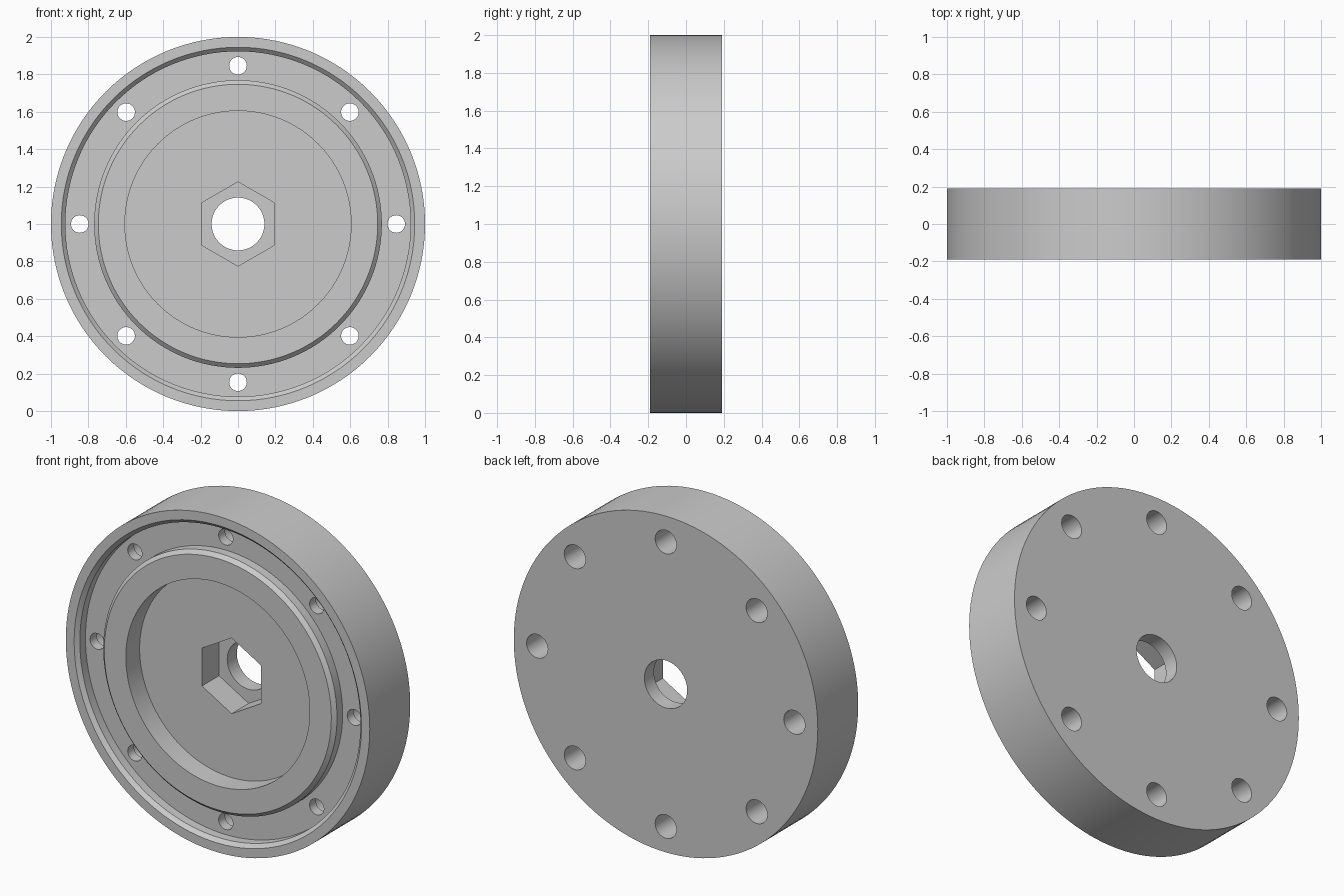
import bpy, bmesh, math
from mathutils import Matrix, Vector

if "Cube" in bpy.data.objects:
    bpy.data.objects.remove(bpy.data.objects["Cube"])

FRONT, BACK = -0.19, 0.19
GROOVE = FRONT + 0.075      # floor of the ring groove
POCKET = FRONT + 0.13       # floor of the round pocket
HEX_SEAT = FRONT + 0.29     # floor of the hexagonal socket
BEVEL = 0.022
OVER = 0.05                 # how far cutters stick out


def lathe(name, profile, steps, centre=(0, 0, 1)):
    """Revolve a (radius, y) profile around the y axis."""
    bm = bmesh.new()
    verts = [bm.verts.new((0, y, r)) for r, y in profile]
    edges = [bm.edges.new(pair) for pair in zip(verts, verts[1:])]
    bmesh.ops.spin(bm, geom=verts + edges, cent=(0, 0, 0), axis=(0, 1, 0),
                   angle=math.tau, steps=steps)
    bmesh.ops.remove_doubles(bm, verts=bm.verts, dist=1e-5)
    bmesh.ops.dissolve_limit(bm, angle_limit=0.001, verts=[], edges=[
        e for e in bm.edges if any(v.co.xz.length < 1e-4 for v in e.verts)])
    bmesh.ops.recalc_face_normals(bm, faces=bm.faces)
    bmesh.ops.transform(bm, matrix=Matrix.Translation(Vector(centre)), verts=bm.verts)
    mesh = bpy.data.meshes.new(name)
    bm.to_mesh(mesh)
    bm.free()
    obj = bpy.data.objects.new(name, mesh)
    bpy.context.collection.objects.link(obj)
    return obj


# Disc with raised rim, ring groove, central boss and round pocket
disc = lathe("flange_disc", [
    (0, POCKET), (0.605, POCKET), (0.605, FRONT),
    (0.747, FRONT), (0.747 + BEVEL, FRONT + BEVEL), (0.747 + BEVEL, GROOVE),
    (0.923, GROOVE), (0.923, FRONT + BEVEL), (0.923 + BEVEL, FRONT),
    (1, FRONT), (1, BACK), (0, BACK)], 128)

# Hexagonal socket, centre bore and stepped bolt holes
cutters = [
    lathe("hex_cutter", [(0, FRONT - OVER), (0.225, FRONT - OVER),
                         (0.225, HEX_SEAT), (0, HEX_SEAT)], 6),
    lathe("bore_cutter", [(0, FRONT - OVER), (0.141, FRONT - OVER),
                          (0.141, BACK + OVER), (0, BACK + OVER)], 64)]
STEP = GROOVE + 0.06
for i in range(8):
    a = math.tau * i / 8
    cutters.append(lathe("bolt_cutter", [
        (0, FRONT - OVER), (0.047, FRONT - OVER), (0.047, STEP),
        (0.07, STEP), (0.07, BACK + OVER), (0, BACK + OVER)], 32,
        (0.846 * math.cos(a), 0, 1 + 0.846 * math.sin(a))))

for cutter in cutters:
    mod = disc.modifiers.new("cut", 'BOOLEAN')
    mod.operation = 'DIFFERENCE'
    mod.solver = 'EXACT'
    mod.object = cutter

# Bake the cuts and drop the cutters
graph = bpy.context.evaluated_depsgraph_get()
baked = bpy.data.meshes.new_from_object(disc.evaluated_get(graph))
disc.modifiers.clear()
disc.data = baked
for cutter in cutters:
    bpy.data.objects.remove(cutter)

# Plain grey finish
grey = bpy.data.materials.new("plain_grey")
grey.use_nodes = True
colour = (0.6, 0.6, 0.6, 1)
grey.diffuse_color = colour
grey.node_tree.nodes["Principled BSDF"].inputs["Base Color"].default_value = colour
disc.data.materials.clear()
disc.data.materials.append(grey)

bpy.ops.object.select_all(action='DESELECT')
disc.select_set(True)
bpy.context.view_layer.objects.active = disc
bpy.ops.object.shade_smooth_by_angle(angle=math.radians(25))
